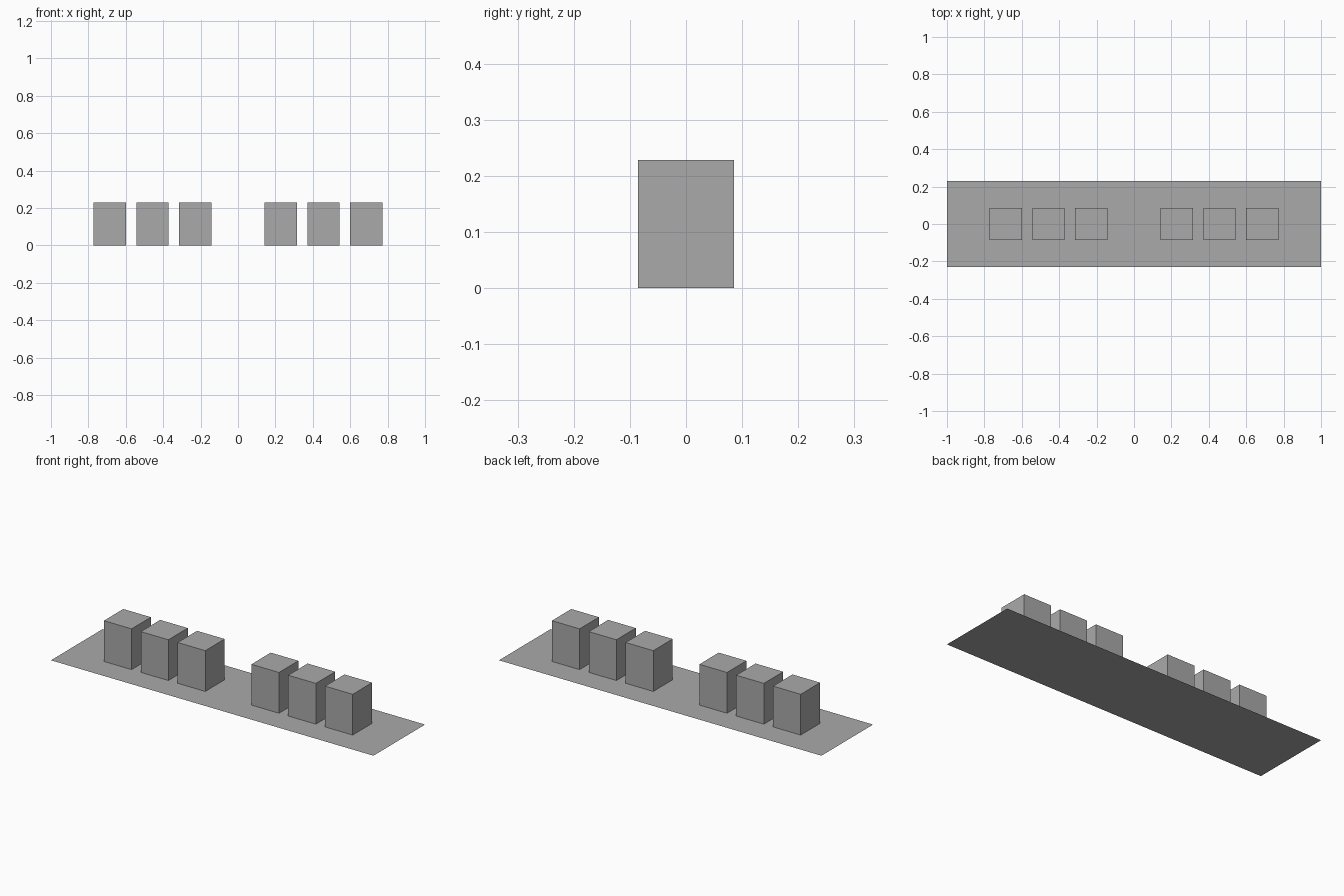
import bpy
import bmesh
from mathutils import Matrix

old = bpy.data.objects.get("Cube")
if old:
    bpy.data.objects.remove(old, do_unlink=True)

GREY = (0.4, 0.4, 0.4, 1)
STEP = 0.2286      # spacing between block centres, also block height
WIDTH = 0.1714     # block footprint

material = bpy.data.materials.new("plain grey")
material.use_nodes = True
material.diffuse_color = GREY
material.node_tree.nodes["Principled BSDF"].inputs["Base Color"].default_value = GREY


def add_part(name, bm, location):
    mesh = bpy.data.meshes.new(name)
    bm.to_mesh(mesh)
    bm.free()
    mesh.materials.append(material)
    part = bpy.data.objects.new(name, mesh)
    part.location = location
    bpy.context.collection.objects.link(part)


# Flat ground sheet
bm = bmesh.new()
bmesh.ops.create_grid(bm, x_segments=1, y_segments=1, size=1,
                      matrix=Matrix.Diagonal((1, STEP, 1, 1)))
add_part("ground_sheet", bm, (0, 0, 0))

# Two mirrored rows of three blocks
for side, label in ((-1, "right"), (1, "left")):
    for i in range(1, 4):
        bm = bmesh.new()
        bmesh.ops.create_cube(bm, size=1,
                              matrix=Matrix.Diagonal((WIDTH, WIDTH, STEP, 1)))
        add_part(f"{label}_block_{i}", bm, (side * i * STEP, 0, STEP / 2))
